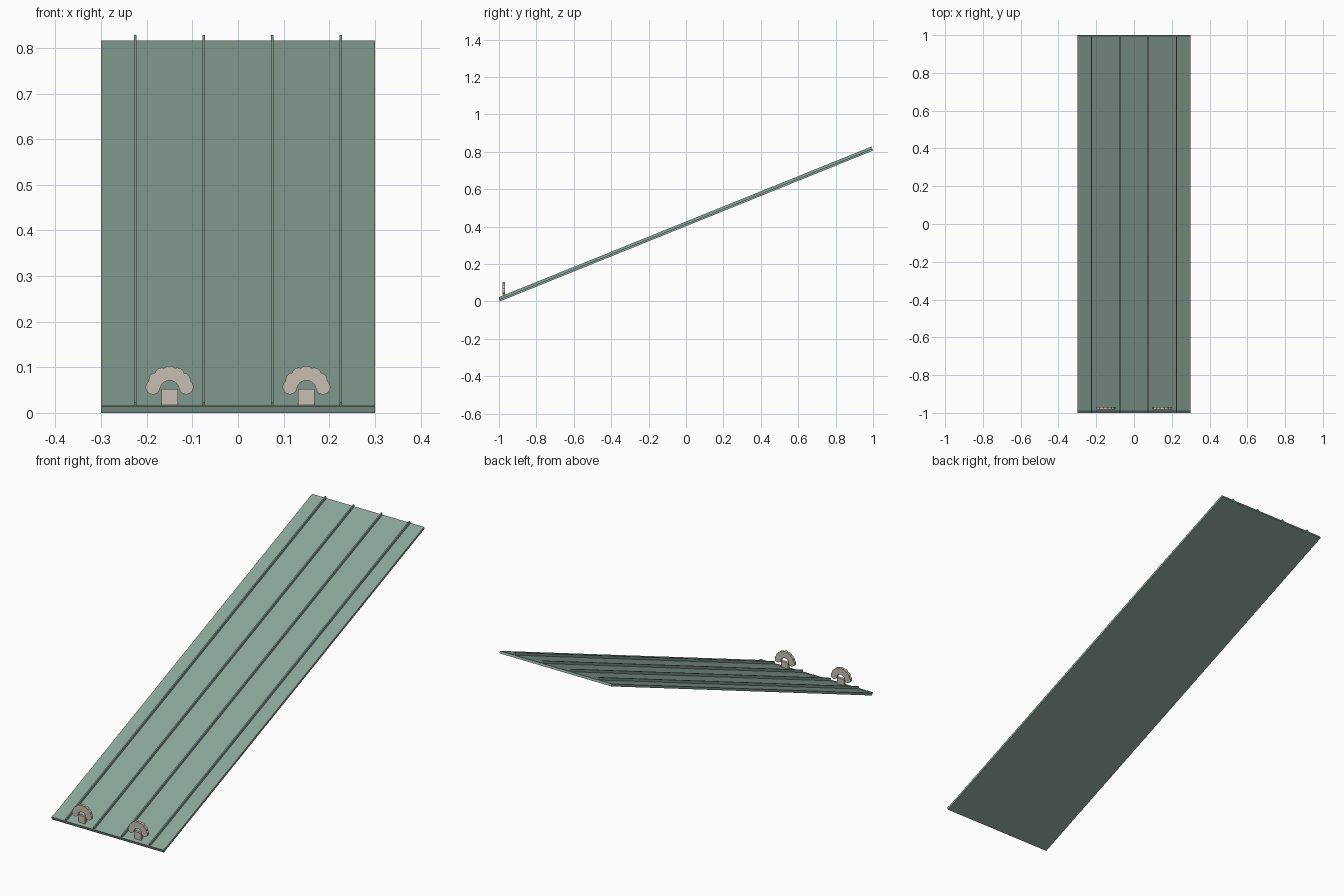
import bpy, bmesh, math
from mathutils import Matrix, Vector

cube = bpy.data.objects.get("Cube")
if cube:
    bpy.data.objects.remove(cube, do_unlink=True)


def material(name, rgb):
    m = bpy.data.materials.new(name)
    m.use_nodes = True
    m.diffuse_color = (*rgb, 1)
    m.node_tree.nodes["Principled BSDF"].inputs["Base Color"].default_value = (*rgb, 1)
    return m


green = material("patina green", (0.26, 0.38, 0.32))
stone = material("pale stone", (0.56, 0.51, 0.44))


def finish(name, bm, mat, matrix=Matrix()):
    bmesh.ops.recalc_face_normals(bm, faces=bm.faces)
    bm.transform(matrix)
    mesh = bpy.data.meshes.new(name)
    bm.to_mesh(mesh)
    bm.free()
    mesh.materials.append(mat)
    obj = bpy.data.objects.new(name, mesh)
    bpy.context.collection.objects.link(obj)
    return obj


def box(name, low, high, mat, matrix=Matrix()):
    bm = bmesh.new()
    bmesh.ops.create_cube(bm, size=1)
    low, high = Vector(low), Vector(high)
    for v in bm.verts:
        v.co = (low + high) / 2 + v.co * (high - low)
    return finish(name, bm, mat, matrix)


# Sloping frame: origin at the low front edge of the underside
pitch = math.radians(22)
thick = 0.011
slope = Matrix.Translation((0, -1 + thick * math.sin(pitch), 0)) @ Matrix.Rotation(pitch, 4, "X")
length = (2 - thick * math.sin(pitch)) / math.cos(pitch)

# Roof sheet, eave lip and standing seams
box("roof_sheet", (-0.3, 0, 0), (0.3, length, thick), green, slope)
box("eave_lip", (-0.3, 0, thick), (0.3, 0.01, thick + 0.004), green, slope)
for i, x in enumerate((-0.225, -0.075, 0.075, 0.225)):
    box(f"standing_seam_{i + 1}", (x - 0.003, 0.004, thick - 0.002),
        (x + 0.003, length, thick + 0.012), green, slope)


# Scalloped arch outline: lobes strung along an arc, with round ends
def arch_outline(radius=0.037, lobe=0.016, lobes=7, start=math.radians(10)):
    step = (math.pi - 2 * start) / (lobes - 1)
    pts = []
    for i in range(61):
        a = start + (math.pi - 2 * start) * i / 60
        d = a - start - round((a - start) / step) * step
        r = radius * math.cos(d) + math.sqrt(lobe ** 2 - (radius * math.sin(d)) ** 2)
        pts.append((r * math.cos(a), r * math.sin(a)))

    def end_cap(a, first, count=10):
        for i in range(1, count):
            t = first + math.pi * i / count
            pts.append((radius * math.cos(a) + lobe * math.cos(t),
                        radius * math.sin(a) + lobe * math.sin(t)))

    end_cap(math.pi - start, math.pi - start)
    for i in range(25):
        a = math.pi - start - (math.pi - 2 * start) * i / 24
        pts.append(((radius - lobe) * math.cos(a), (radius - lobe) * math.sin(a)))
    end_cap(start, start + math.pi)
    return pts


# Two eave ornaments, each a block with an arch above it
front, back = -0.982, -0.969
for side, x in (("right", -0.15), ("left", 0.15)):
    box(f"ornament_block_{side}", (x - 0.018, front, 0.012), (x + 0.018, back, 0.052), stone)
    bm = bmesh.new()
    face = bm.faces.new([bm.verts.new((x + px, front, 0.05 + pz)) for px, pz in arch_outline()])
    new = bmesh.ops.extrude_face_region(bm, geom=[face])["geom"]
    bmesh.ops.translate(bm, vec=(0, back - front, 0),
                        verts=[g for g in new if isinstance(g, bmesh.types.BMVert)])
    finish(f"ornament_arch_{side}", bm, stone)
